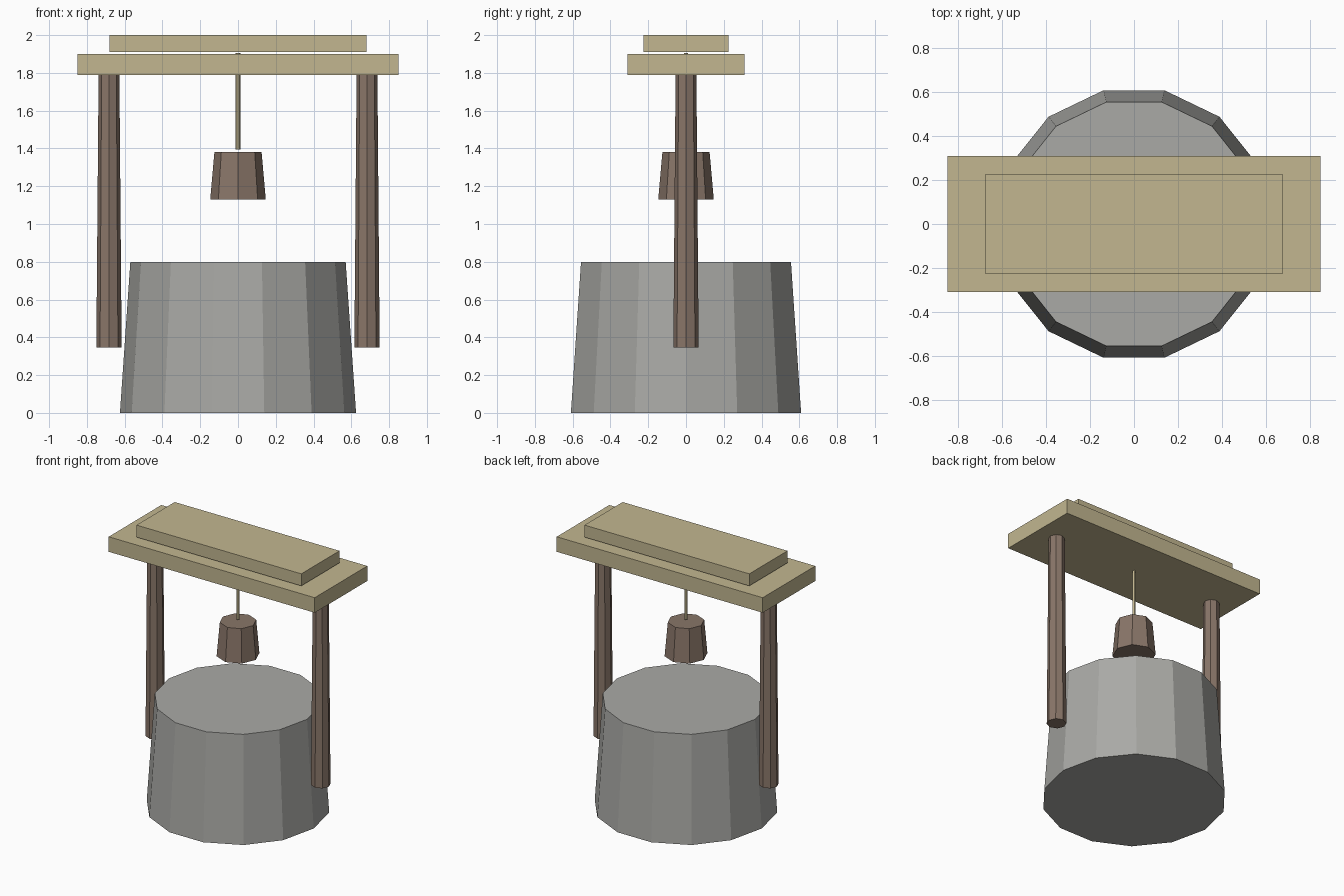
import bpy

if "Cube" in bpy.data.objects:
    bpy.data.objects.remove(bpy.data.objects["Cube"])


def material(name, rgb):
    mat = bpy.data.materials.new(name)
    mat.diffuse_color = (*rgb, 1.0)
    mat.use_nodes = True
    mat.node_tree.nodes["Principled BSDF"].inputs["Base Color"].default_value = mat.diffuse_color
    return mat


stone = material("stone", (0.40, 0.40, 0.38))
timber = material("timber", (0.25, 0.18, 0.14))
straw = material("straw", (0.54, 0.47, 0.28))


def finish(name, mat):
    obj = bpy.context.object
    obj.name = obj.data.name = name
    obj.data.materials.append(mat)
    return obj


def taper(name, sides, r_bottom, r_top, z0, z1, mat, x=0.0):
    """Upright tapered prism with a corner on the +x axis."""
    bpy.ops.mesh.primitive_cone_add(vertices=sides, radius1=r_bottom, radius2=r_top,
                                    depth=z1 - z0, location=(x, 0, (z0 + z1) / 2))
    obj = finish(name, mat)
    # the primitive starts on +y, so turn it a quarter
    obj.rotation_euler.z = -1.5707963
    return obj


def slab(name, width, depth, z0, z1, mat):
    bpy.ops.mesh.primitive_cube_add(size=1, location=(0, 0, (z0 + z1) / 2))
    obj = finish(name, mat)
    obj.scale = (width, depth, z1 - z0)
    return obj


# Stone well body
taper("well_wall", 14, 0.625, 0.57, 0.0, 0.80, stone)

# Two posts holding the roof
for side, x in (("left", -0.683), ("right", 0.683)):
    taper(side + "_post", 8, 0.067, 0.055, 0.345, 1.80, timber, x)

# Stepped roof
slab("lower_roof", 1.70, 0.62, 1.788, 1.90, straw)
slab("upper_roof", 1.36, 0.45, 1.91, 2.00, straw)

# Rope and hanging bucket
taper("rope", 6, 0.012, 0.012, 1.395, 1.905, straw)
taper("bucket", 8, 0.147, 0.125, 1.13, 1.38, timber)
